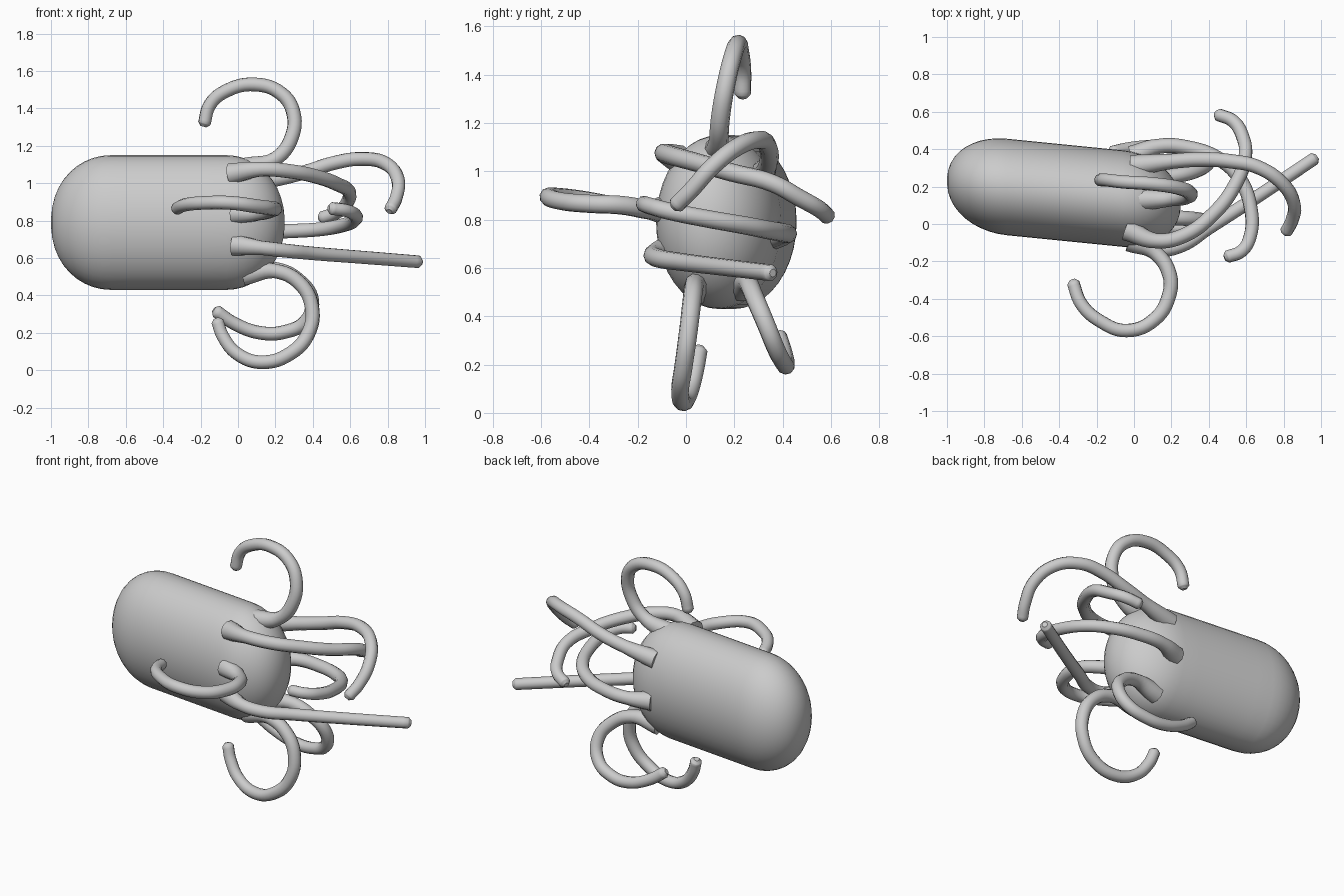
import bpy, bmesh, math

if "Cube" in bpy.data.objects:
    bpy.data.objects.remove(bpy.data.objects["Cube"])

# Body: elliptical rings lofted along x, rounded at both ends, axis slightly skewed in y
HALF_Y, HALF_Z, MID_Z = 0.258, 0.36, 0.79
LEFT, LEFT_END, RIGHT, RIGHT_END = -0.68, -1.0, -0.06, 0.25
SIDES, STEPS = 40, 10


def axis_y(x):
    return 0.2 - 0.1 * (x + 0.7)


stations = []
for i in range(STEPS):
    a = math.radians(3 + 87 * i / STEPS)
    stations.append((LEFT + (LEFT_END - LEFT) * math.cos(a), math.sin(a) ** 0.92))
for i in range(6):
    stations.append((LEFT + (RIGHT - LEFT) * i / 6, 1.0))
for i in range(STEPS + 1):
    a = math.radians(90 - 87 * i / STEPS)
    stations.append((RIGHT + (RIGHT_END - RIGHT) * math.cos(a), math.sin(a) ** 0.95))

bm = bmesh.new()
rings = []
for x, s in stations:
    ring = []
    for k in range(SIDES):
        t = 2 * math.pi * k / SIDES
        ring.append(bm.verts.new((x, axis_y(x) + HALF_Y * s * math.cos(t),
                                  MID_Z + HALF_Z * s * math.sin(t))))
    rings.append(ring)
for a, b in zip(rings, rings[1:]):
    for k in range(SIDES):
        n = (k + 1) % SIDES
        bm.faces.new((a[k], a[n], b[n], b[k]))
bm.faces.new(rings[0])
bm.faces.new(rings[-1])
bmesh.ops.recalc_face_normals(bm, faces=bm.faces)
mesh = bpy.data.meshes.new("body")
bm.to_mesh(mesh)
bm.free()
mesh.shade_smooth()
bpy.context.collection.objects.link(bpy.data.objects.new("body", mesh))


# Tentacles: tapered round tubes through a few points, flared at the root
def tentacle(name, pts, radius=0.041):
    curve = bpy.data.curves.new(name, 'CURVE')
    curve.dimensions = '3D'
    curve.bevel_depth = radius
    curve.bevel_resolution = 3
    curve.resolution_u = 6
    curve.use_fill_caps = True
    # short extra point rounds off the tip
    p, q = pts[-2], pts[-1]
    d = math.dist(p, q)
    tip = tuple(b + (b - a) / d * 0.018 for a, b in zip(p, q))
    allpts = pts + [tip]
    spline = curve.splines.new('BEZIER')
    spline.bezier_points.add(len(allpts) - 1)
    for i, (bp, co) in enumerate(zip(spline.bezier_points, allpts)):
        bp.co = co
        bp.handle_left_type = bp.handle_right_type = 'AUTO'
        bp.radius = 1.0 - 0.16 * i / (len(pts) - 1)
    spline.bezier_points[0].radius = 1.45
    spline.bezier_points[-1].radius = 0.4
    obj = bpy.data.objects.new(name, curve)
    bpy.context.collection.objects.link(obj)
    bpy.ops.object.select_all(action='DESELECT')
    obj.select_set(True)
    bpy.context.view_layer.objects.active = obj
    bpy.ops.object.convert(target='MESH')
    bpy.ops.object.shade_smooth_by_angle(angle=math.radians(60))


tentacle("tentacle_top", [
    (0.04, 0.13, 1.08), (0.2, 0.135, 1.13), (0.285, 0.145, 1.24), (0.295, 0.17, 1.38),
    (0.23, 0.195, 1.48), (0.09, 0.215, 1.528), (-0.06, 0.225, 1.495),
    (-0.15, 0.235, 1.42), (-0.18, 0.235, 1.32)])
tentacle("tentacle_front_curl", [
    (-0.02, -0.09, 0.84), (0.11, -0.15, 0.84), (0.19, -0.27, 0.86), (0.185, -0.39, 0.865),
    (0.11, -0.51, 0.875), (-0.04, -0.57, 0.895), (-0.18, -0.52, 0.895),
    (-0.28, -0.43, 0.885), (-0.325, -0.315, 0.865)])
tentacle("tentacle_straight", [
    (-0.02, -0.08, 0.67), (0.12, -0.135, 0.655), (0.25, -0.115, 0.64),
    (0.4, -0.02, 0.625), (0.65, 0.14, 0.605), (0.965, 0.35, 0.58)])
tentacle("tentacle_upper_front", [
    (-0.04, -0.03, 1.05), (0.12, -0.09, 1.075), (0.27, -0.06, 1.065), (0.42, 0.05, 1.035),
    (0.53, 0.19, 0.995), (0.595, 0.36, 0.95), (0.58, 0.47, 0.89), (0.53, 0.55, 0.845),
    (0.45, 0.585, 0.815)])
tentacle("tentacle_upper_back", [
    (-0.01, 0.31, 0.98), (0.2, 0.335, 1.02), (0.36, 0.345, 1.06), (0.52, 0.335, 1.11),
    (0.66, 0.305, 1.13), (0.79, 0.22, 1.105), (0.855, 0.11, 1.02), (0.845, 0.02, 0.92),
    (0.815, -0.04, 0.86)])
tentacle("tentacle_middle_back", [
    (-0.01, 0.36, 0.735), (0.13, 0.415, 0.74), (0.3, 0.405, 0.745), (0.45, 0.35, 0.755),
    (0.56, 0.25, 0.775), (0.625, 0.08, 0.805), (0.62, -0.07, 0.835),
    (0.575, -0.145, 0.855), (0.5, -0.175, 0.865)])
tentacle("tentacle_lower_front", [
    (0.03, 0.05, 0.51), (0.2, 0.035, 0.53), (0.33, 0.025, 0.465), (0.395, 0.01, 0.34),
    (0.375, -0.01, 0.195), (0.28, -0.025, 0.09), (0.13, -0.01, 0.043), (0.0, 0.015, 0.085),
    (-0.08, 0.04, 0.18), (-0.11, 0.055, 0.26)])
tentacle("tentacle_lower_back", [
    (0.03, 0.23, 0.52), (0.2, 0.255, 0.54), (0.33, 0.285, 0.475), (0.395, 0.33, 0.37),
    (0.36, 0.375, 0.26), (0.25, 0.405, 0.205), (0.12, 0.415, 0.2), (-0.02, 0.405, 0.25),
    (-0.115, 0.385, 0.315)])
